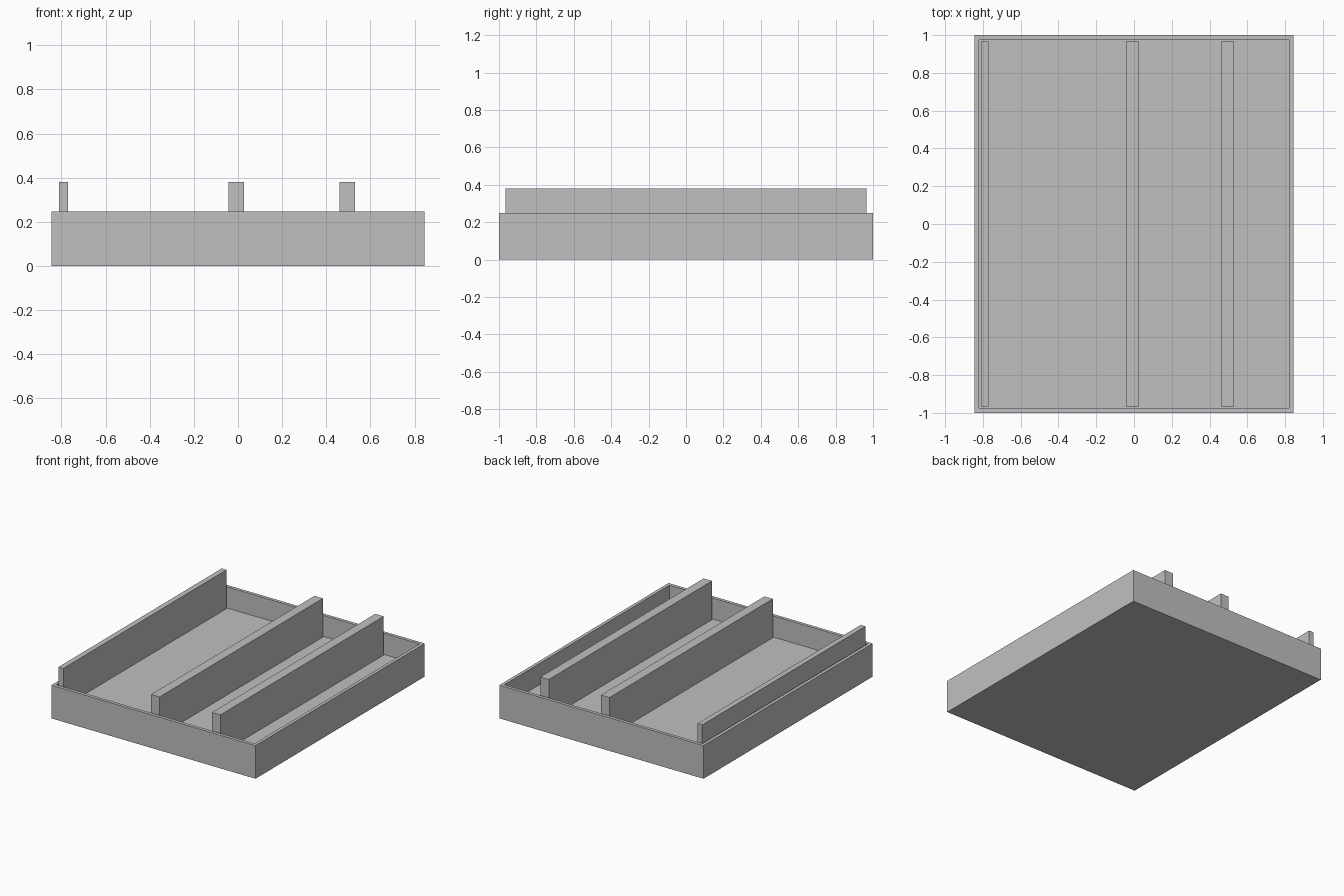
import bpy
import bmesh
from mathutils import Vector

old = bpy.data.objects.get("Cube")
if old:
    bpy.data.objects.remove(old, do_unlink=True)

HALF_X, HALF_Y = 0.845, 1.0
TRAY_TOP, FLOOR, STRIP_TOP = 0.248, 0.09, 0.38
WALL = 0.035

# Single grey material
grey = bpy.data.materials.new("light_grey")
grey.use_nodes = True
colour = (0.53, 0.53, 0.53, 1)
grey.diffuse_color = colour
grey.node_tree.nodes["Principled BSDF"].inputs["Base Color"].default_value = colour


def box_mesh(low, high):
    low, high = Vector(low), Vector(high)
    bm = bmesh.new()
    bmesh.ops.create_cube(bm, size=1)
    bmesh.ops.scale(bm, vec=high - low, verts=bm.verts)
    bmesh.ops.translate(bm, vec=(low + high) / 2, verts=bm.verts)
    return bm


def finish(bm, name):
    mesh = bpy.data.meshes.new(name)
    bm.to_mesh(mesh)
    bm.free()
    mesh.materials.append(grey)
    obj = bpy.data.objects.new(name, mesh)
    bpy.context.collection.objects.link(obj)
    return obj


# Open tray: inset the top face and sink it to the floor
bm = box_mesh((-HALF_X, -HALF_Y, 0), (HALF_X, HALF_Y, TRAY_TOP))
top = max(bm.faces, key=lambda f: f.calc_center_median().z)
bmesh.ops.inset_region(bm, faces=[top], thickness=WALL)
sunk = bmesh.ops.extrude_face_region(bm, geom=[top])["geom"]
bmesh.ops.delete(bm, geom=[top], context="FACES_ONLY")
for v in sunk:
    if isinstance(v, bmesh.types.BMVert):
        v.co.z = FLOOR
bmesh.ops.recalc_face_normals(bm, faces=bm.faces)
finish(bm, "tray")

# Upright dividers running front to back
inner_y = HALF_Y - WALL
for name, x0, x1 in (
    ("right_divider", -0.81, -0.77),
    ("middle_divider", -0.043, 0.027),
    ("left_divider", 0.46, 0.53),
):
    finish(box_mesh((x0, -inner_y, FLOOR), (x1, inner_y, STRIP_TOP)), name)
